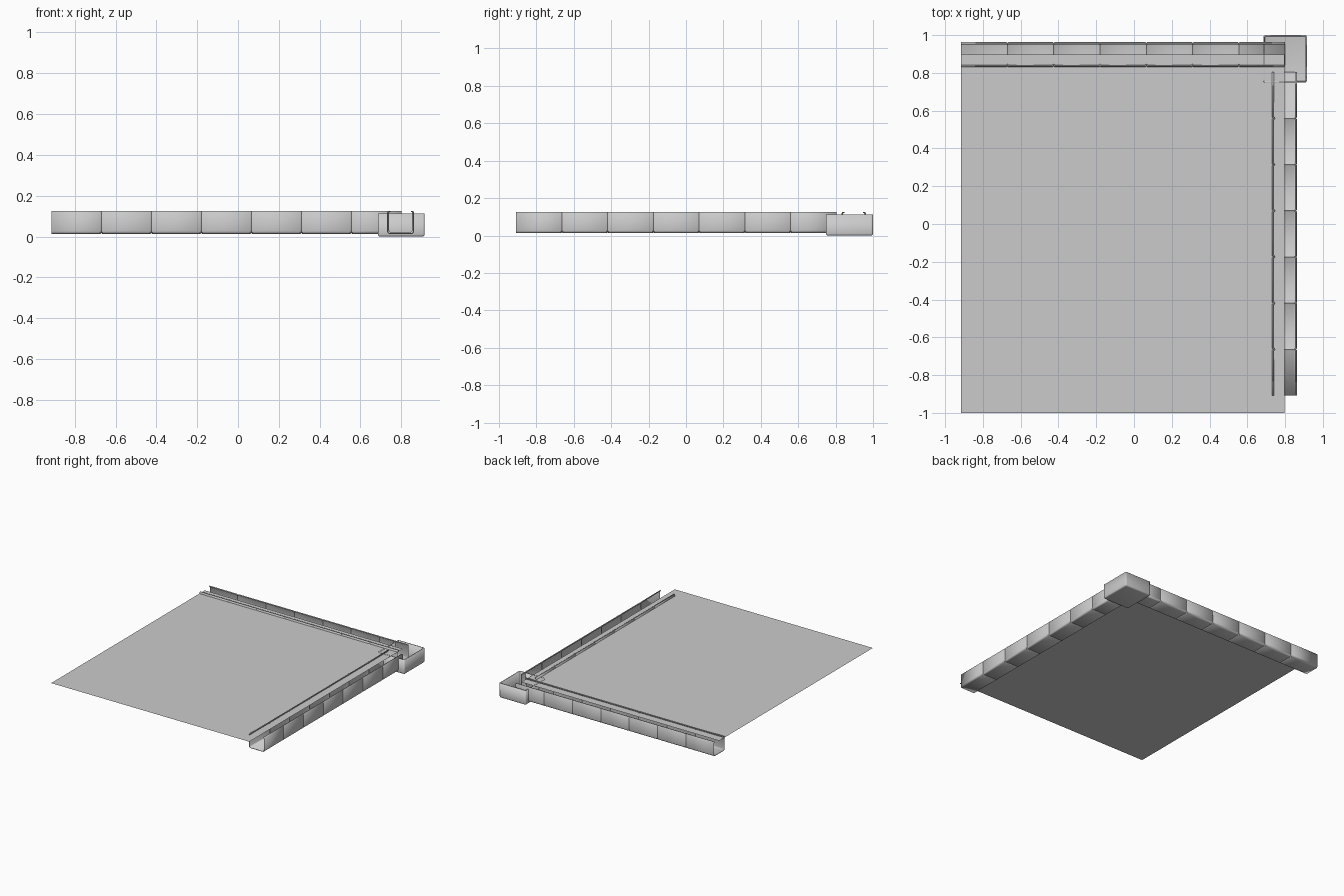
import bpy, bmesh, math
from mathutils import Vector

if "Cube" in bpy.data.objects:
    bpy.data.objects.remove(bpy.data.objects["Cube"])


def add_object(name, bm):
    me = bpy.data.meshes.new(name)
    bm.to_mesh(me)
    bm.free()
    ob = bpy.data.objects.new(name, me)
    bpy.context.collection.objects.link(ob)
    return ob


def smooth(ob):
    bpy.ops.object.select_all(action='DESELECT')
    ob.select_set(True)
    bpy.context.view_layer.objects.active = ob
    bpy.ops.object.shade_smooth_by_angle(angle=math.radians(40))


def thicken(ob, thickness, offset):
    mod = ob.modifiers.new("wall", 'SOLIDIFY')
    mod.thickness = thickness
    mod.offset = offset


# U-shaped gutter cross-section: (across, up), rounded bottom and small inward lips
def gutter_profile(inset):
    w, lo, hi, r = 0.064 - inset, 0.015 + inset, 0.123, 0.012
    half = [(w - 0.009, hi - 0.001), (w - 0.004, hi), (w, hi - 0.005)]
    for i in range(5):
        a = math.radians(i * 22.5)
        half.append((w - r + r * math.cos(a), lo + r - r * math.sin(a)))
    return half + [(-x, z) for x, z in reversed(half)]


# Run of gutter along local x, pinched slightly at every joint
def gutter(name, length, sections, location, rotation):
    step = length / sections
    stations = [(0, 0)]
    for i in range(1, sections):
        stations += [(i * step - 0.006, 0), (i * step, 0.005), (i * step + 0.006, 0)]
    stations.append((length, 0))
    bm = bmesh.new()
    rings = [[bm.verts.new((x, y, z)) for y, z in gutter_profile(d)] for x, d in stations]
    for a, b in zip(rings, rings[1:]):
        for i in range(len(a) - 1):
            bm.faces.new((a[i], a[i + 1], b[i + 1], b[i]))
    ob = add_object(name, bm)
    ob.location = location
    ob.rotation_euler.z = rotation
    thicken(ob, 0.005, 0)
    smooth(ob)


# Flat roof sheet
bm = bmesh.new()
bm.faces.new([bm.verts.new((x, y, 0.112)) for x, y in
              ((-0.915, -1), (0.797, -1), (0.797, 0.897), (-0.915, 0.897))])
add_object("roof_sheet", bm)

# Gutters along the back and right edges
gutter("back_gutter", 1.715, 7, (-0.915, 0.897, 0), 0)
gutter("right_gutter", 1.712, 7, (0.797, 0.804, 0), -math.pi / 2)

# Open-topped corner box joining the gutters
bm = bmesh.new()
bmesh.ops.create_cube(bm, size=1)
for v in bm.verts:
    v.co = Vector((0.8 + v.co.x * 0.23, 0.874 + v.co.y * 0.252, 0.0565 + v.co.z * 0.113))
top = [f for f in bm.faces if f.normal.z > 0.5]
bmesh.ops.delete(bm, geom=top, context='FACES_ONLY')
edges = [e for e in bm.edges if not e.is_boundary]
bmesh.ops.bevel(bm, geom=edges, offset=0.01, segments=3, profile=0.5, affect='EDGES')
bmesh.ops.recalc_face_normals(bm, faces=bm.faces[:])
if next(f for f in bm.faces if f.calc_center_median().z < 0.001).normal.z > 0:
    bmesh.ops.reverse_faces(bm, faces=bm.faces[:])
box = add_object("corner_box", bm)
thicken(box, 0.007, -1)
smooth(box)
